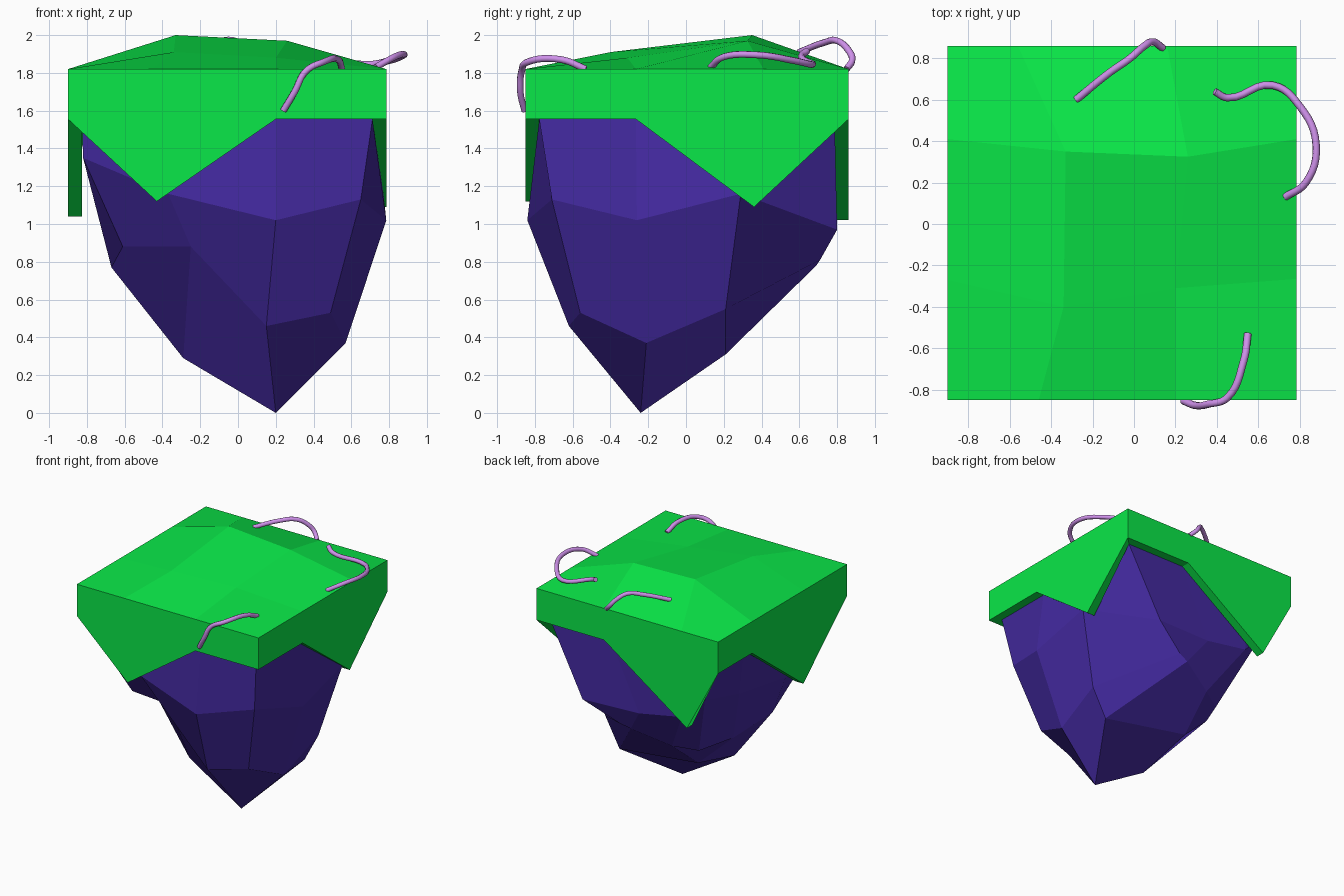
import bpy, bmesh

if "Cube" in bpy.data.objects:
    bpy.data.objects.remove(bpy.data.objects["Cube"])

X0, X1, Y0, Y1 = -0.90, 0.785, -0.85, 0.86    # outer walls of the grass cap
RIM, LIP, T = 1.82, 1.555, 0.073              # rim height, lip height, turf thickness
CROWN = [(-0.34, -0.40, 1.91), (0.2, -0.31, 1.88), (0.26, 0.325, 1.97), (-0.33, 0.35, 2.0)]


def material(name, rgb):
    m = bpy.data.materials.new(name)
    m.diffuse_color = (*rgb, 1)
    m.use_nodes = True
    m.node_tree.nodes["Principled BSDF"].inputs["Base Color"].default_value = m.diffuse_color
    return m


def patch(bm, r, inner):
    """Close a 12-point ring with a 3 x 3 grid of quads around 4 inner points."""
    a, b, c, d = [bm.verts.new(p) for p in inner]
    for f in ((r[1], a, r[11], r[0]), (r[1], r[2], b, a), (r[2], r[3], r[4], b),
              (r[4], r[5], c, b), (r[5], r[6], r[7], c), (r[7], r[8], d, c),
              (r[8], r[9], r[10], d), (r[10], r[11], a, d), (a, b, c, d)):
        bm.faces.new(f)


def bridge(bm, r, s):
    for i in range(len(r)):
        j = (i + 1) % len(r)
        bm.faces.new((r[i], r[j], s[j], s[i]))


def finish(bm, name, mat):
    bmesh.ops.recalc_face_normals(bm, faces=bm.faces)
    me = bpy.data.meshes.new(name)
    bm.to_mesh(me)
    bm.free()
    me.materials.append(mat)
    ob = bpy.data.objects.new(name, me)
    bpy.context.collection.objects.link(ob)
    return ob


def rim(inset, z):
    """12 points round the square, anticlockwise from the front left corner."""
    x0, x1, y0, y1 = X0 + inset, X1 - inset, Y0 + inset, Y1 - inset
    return [(x0, y0, z), (-0.46, y0, z), (0.2, y0, z), (x1, y0, z),
            (x1, -0.265, z), (x1, 0.41, z), (x1, y1, z), (0.16, y1, z),
            (-0.56, y1, z), (x0, y1, z), (x0, 0.41, z), (x0, -0.27, z)]


# grass cap: faceted top, straight wall and one hanging point per side, as a thick shell
green = material("grass_green", (0.003, 0.80, 0.065))
bm = bmesh.new()
top = [bm.verts.new(p) for p in rim(0, RIM)]
low = [bm.verts.new(p) for p in rim(0, LIP)]
patch(bm, top, CROWN)
bridge(bm, low, top)
for i, tip in ((0, (-0.43, Y0, 1.12)), (4, (X1, 0.36, 1.09)),
               (7, (-0.61, Y1, 1.02)), (10, (X0, -0.27, 1.04))):
    t = bm.verts.new(tip)
    p, q, s = [low[(i + k) % 12] for k in range(3)]
    bm.faces.new((p, t, q))
    bm.faces.new((q, t, s))
cap = finish(bm, "grass_cap", green)
mod = cap.modifiers.new("turf_thickness", 'SOLIDIFY')
mod.thickness = T
mod.offset = -1
mod.use_even_offset = True
mod.use_quality_normals = True

# rock: fills the cap, then narrows in rings to an off-centre point
purple = material("rock_purple", (0.058, 0.023, 0.36))
upper = [(-0.82, -0.72, 1.35), (-0.37, -0.76, 1.16), (0.2, -0.84, 1.02), (0.65, -0.71, 1.13),
         (0.785, -0.26, 1.02), (0.77, 0.29, 1.16), (0.40, 0.80, 0.97), (-0.11, 0.78, 0.98),
         (-0.5, 0.77, 1.05), (-0.68, 0.72, 1.22), (-0.74, 0.35, 1.15), (-0.745, -0.26, 1.06)]
lower = [(-0.61, -0.53, 0.88), (-0.25, -0.57, 0.88), (0.15, -0.62, 0.46), (0.49, -0.56, 0.53),
         (0.57, -0.21, 0.37), (0.60, 0.21, 0.55), (0.12, 0.71, 0.81), (0.03, 0.69, 0.78),
         (-0.27, 0.57, 0.67), (-0.45, 0.47, 0.64), (-0.58, 0.2, 0.68), (-0.67, -0.19, 0.77)]
bm = bmesh.new()
rings = [[bm.verts.new(p) for p in ring]
         for ring in (rim(T, RIM - T), rim(T, LIP), upper, lower)]
patch(bm, rings[0], [(x, y, z - T) for x, y, z in CROWN])
for r, s in zip(rings, rings[1:]):
    bridge(bm, r, s)
patch(bm, rings[3], [(-0.29, -0.23, 0.29), (0.2, -0.24, 0.0),
                     (0.47, 0.21, 0.31), (-0.30, 0.27, 0.42)])
finish(bm, "rock", purple)

# vines: thin round tubes curling over the edges
lilac = material("vine_lilac", (0.62, 0.28, 0.82))
vines = {
    "front_vine": [(0.24, -0.855, 1.6), (0.30, -0.877, 1.70), (0.36, -0.87, 1.81),
                   (0.45, -0.84, 1.857), (0.53, -0.66, 1.87), (0.55, -0.53, 1.82)],
    "right_vine": [(0.73, 0.13, 1.83), (0.83, 0.20, 1.885), (0.88, 0.38, 1.895),
                   (0.80, 0.57, 1.865), (0.67, 0.67, 1.845), (0.45, 0.61, 1.89),
                   (0.39, 0.64, 1.915)],
    "back_vine": [(-0.28, 0.60, 1.91), (-0.12, 0.73, 1.96), (-0.02, 0.80, 1.97),
                  (0.05, 0.86, 1.92), (0.09, 0.88, 1.87), (0.14, 0.85, 1.82)],
}
for name, pts in vines.items():
    cu = bpy.data.curves.new(name, 'CURVE')
    cu.dimensions = '3D'
    cu.bevel_depth = 0.018
    cu.bevel_resolution = 2
    cu.resolution_u = 6
    cu.use_fill_caps = True
    sp = cu.splines.new('BEZIER')
    sp.bezier_points.add(len(pts) - 1)
    for bp, p in zip(sp.bezier_points, pts):
        bp.co = p
        bp.handle_left_type = bp.handle_right_type = 'AUTO'
    cu.materials.append(lilac)
    bpy.context.collection.objects.link(bpy.data.objects.new(name, cu))
